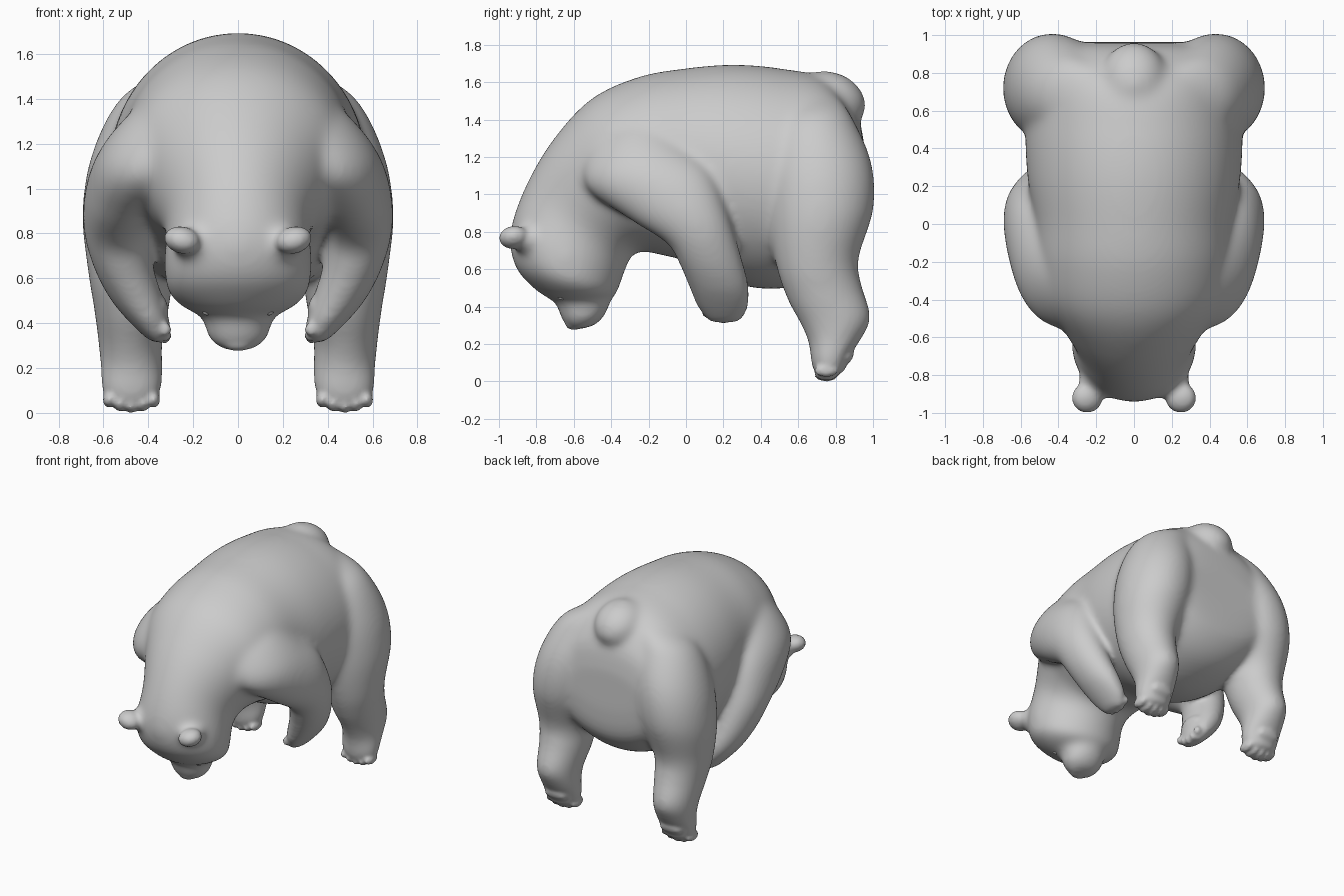
import bpy, bmesh
from math import sin, cos, tau
from mathutils import Vector, Matrix, Euler


def spline(rows, steps=10):
    """Catmull-Rom interpolation through rows of numbers."""
    p = [Vector(r) for r in rows]
    out = []
    for i in range(len(p) - 1):
        a, b, c, d = p[max(i - 1, 0)], p[i], p[i + 1], p[min(i + 2, len(p) - 1)]
        for k in range(steps):
            t = k / steps
            out.append(0.5 * (2 * b + (c - a) * t + (2 * a - 5 * b + 4 * c - d) * t * t
                              + (3 * b - a - 3 * c + d) * t ** 3))
    return out + [p[-1]]


def loft(bm, rows, side=1, n=72):
    """Elliptic rings; each row: edge A (y, z), edge B (y, z), centre x, half width."""
    rings = []
    for ya, za, yb, zb, xc, w in spline(rows):
        mid = Vector((xc * side, (ya + yb) / 2, (za + zb) / 2))
        half = Vector((0, ya - yb, za - zb)) / 2
        rings.append([bm.verts.new(mid + half * sin(tau * i / n) + Vector((w * cos(tau * i / n), 0, 0)))
                      for i in range(n)])
    faces = [bm.faces.new(rings[0]), bm.faces.new(rings[-1])]
    for r, s in zip(rings, rings[1:]):
        for i in range(n):
            j = (i + 1) % n
            faces.append(bm.faces.new((r[i], r[j], s[j], s[i])))
    bmesh.ops.recalc_face_normals(bm, faces=faces)


def blob(bm, loc, radii, rot=(0, 0, 0)):
    m = Matrix.LocRotScale(Vector(loc), Euler(rot), Vector(radii))
    bmesh.ops.create_uvsphere(bm, u_segments=32, v_segments=20, radius=1, matrix=m)


def make(name, bm):
    me = bpy.data.meshes.new(name)
    bm.to_mesh(me)
    bm.free()
    me.shade_smooth()
    ob = bpy.data.objects.new(name, me)
    bpy.context.collection.objects.link(ob)
    return ob


def fuse(ob, voxel, iterations, swell=0):
    """Merge overlapping parts into one skin and soften the joins."""
    m = ob.modifiers.new("fuse", 'REMESH')
    m.mode, m.voxel_size, m.use_smooth_shade = 'VOXEL', voxel, True
    m = ob.modifiers.new("soften", 'SMOOTH')
    m.factor, m.iterations = 0.5, iterations
    if swell:
        m = ob.modifiers.new("swell", 'DISPLACE')
        m.strength, m.mid_level = swell, 0


bm = bmesh.new()

# Torso, neck and skull: back edge, belly edge, half width
loft(bm, [
    (0.955, 1.22, 0.96, 0.92, 0, 0.30),
    (0.91, 1.42, 0.93, 0.72, 0, 0.45),
    (0.75, 1.61, 0.78, 0.57, 0, 0.54),
    (0.50, 1.67, 0.50, 0.50, 0, 0.57),
    (0.25, 1.69, 0.25, 0.53, 0, 0.56),
    (0.00, 1.67, 0.02, 0.64, 0, 0.52),
    (-0.25, 1.625, -0.13, 0.68, 0, 0.51),
    (-0.50, 1.51, -0.23, 0.70, 0, 0.48),
    (-0.70, 1.30, -0.29, 0.68, 0, 0.39),
    (-0.85, 1.05, -0.32, 0.62, 0, 0.32),
    (-0.935, 0.80, -0.35, 0.54, 0, 0.325),
    (-0.91, 0.62, -0.37, 0.48, 0, 0.31),
    (-0.81, 0.50, -0.40, 0.45, 0, 0.24),
    (-0.72, 0.44, -0.46, 0.42, 0, 0.14),
])

# Muzzle
loft(bm, [
    (-0.73, 0.54, -0.40, 0.54, 0, 0.20),
    (-0.685, 0.40, -0.41, 0.42, 0, 0.15),
    (-0.655, 0.32, -0.44, 0.35, 0, 0.13),
    (-0.61, 0.275, -0.49, 0.30, 0, 0.07),
])

# Tail
blob(bm, (0, 0.775, 1.505), (0.17, 0.19, 0.145), (-0.4, 0, 0))

for s in (-1, 1):
    # Front leg folded back under the shoulder
    loft(bm, [
        (-0.48, 1.35, -0.18, 1.49, 0.20, 0.12),
        (-0.54, 1.22, -0.12, 1.40, 0.29, 0.19),
        (-0.53, 1.04, -0.01, 1.27, 0.40, 0.21),
        (-0.30, 0.87, 0.13, 1.12, 0.505, 0.17),
        (-0.10, 0.74, 0.22, 0.90, 0.54, 0.145),
        (-0.03, 0.62, 0.29, 0.68, 0.51, 0.13),
        (0.02, 0.50, 0.335, 0.51, 0.45, 0.115),
        (0.06, 0.40, 0.335, 0.40, 0.39, 0.085),
        (0.12, 0.315, 0.29, 0.315, 0.345, 0.04),
    ], s)
    # Hind leg from hip to hanging foot
    loft(bm, [
        (0.55, 1.52, 0.80, 1.53, 0.20, 0.12),
        (0.47, 1.38, 0.88, 1.42, 0.32, 0.20),
        (0.43, 1.14, 0.985, 1.18, 0.40, 0.245),
        (0.44, 0.86, 1.00, 0.93, 0.445, 0.245),
        (0.49, 0.60, 0.92, 0.66, 0.475, 0.19),
        (0.55, 0.43, 0.935, 0.52, 0.475, 0.165),
        (0.62, 0.30, 0.985, 0.345, 0.48, 0.14),
        (0.66, 0.20, 0.935, 0.23, 0.475, 0.135),
        (0.67, 0.11, 0.87, 0.13, 0.475, 0.135),
        (0.69, 0.035, 0.85, 0.045, 0.475, 0.11),
    ], s)
    # Ear root
    blob(bm, (s * 0.215, -0.86, 0.76), (0.085, 0.09, 0.065))

# First pass: blend the big masses softly, then add the details
masses = make("bear_masses", bm)
fuse(masses, 0.018, 24, 0.004)
graph = bpy.context.evaluated_depsgraph_get()
bm = bmesh.new()
bm.from_mesh(bpy.data.meshes.new_from_object(masses.evaluated_get(graph)))
bpy.data.objects.remove(masses)

blob(bm, (0, -0.60, 0.305), (0.065, 0.045, 0.03))  # nose
for s in (-1, 1):
    # Front toes and palm pad, on the inner face
    for i in range(5):
        d = abs(i - 2)
        blob(bm, (s * 0.325, 0.11 + 0.045 * i, 0.34 + 0.008 * d * d), (0.028, 0.026, 0.032))
    blob(bm, (s * 0.35, 0.19, 0.48), (0.035, 0.09, 0.06), (0, s * 0.35, 0))
    # Hind toes and sole pad
    for i in range(5):
        d = abs(i - 2)
        blob(bm, (s * (0.375 + 0.05 * i), 0.75, 0.035 + 0.006 * d * d), (0.028, 0.065, 0.036))
    blob(bm, (s * 0.475, 0.865, 0.13), (0.085, 0.025, 0.045), (-0.6, 0, 0))
    # Ear and brow
    blob(bm, (s * 0.248, -0.92, 0.77), (0.082, 0.08, 0.06), (0.1, -s * 0.25, 0))
    blob(bm, (s * 0.13, -0.685, 0.48), (0.05, 0.035, 0.03), (0, -s * 0.3, 0))

# Second pass: one fine skin
fuse(make("bear_body", bm), 0.013, 5)

# Eyes
bm = bmesh.new()
for s in (-1, 1):
    blob(bm, (s * 0.14, -0.665, 0.455), (0.02, 0.02, 0.02))
make("eyes", bm)
